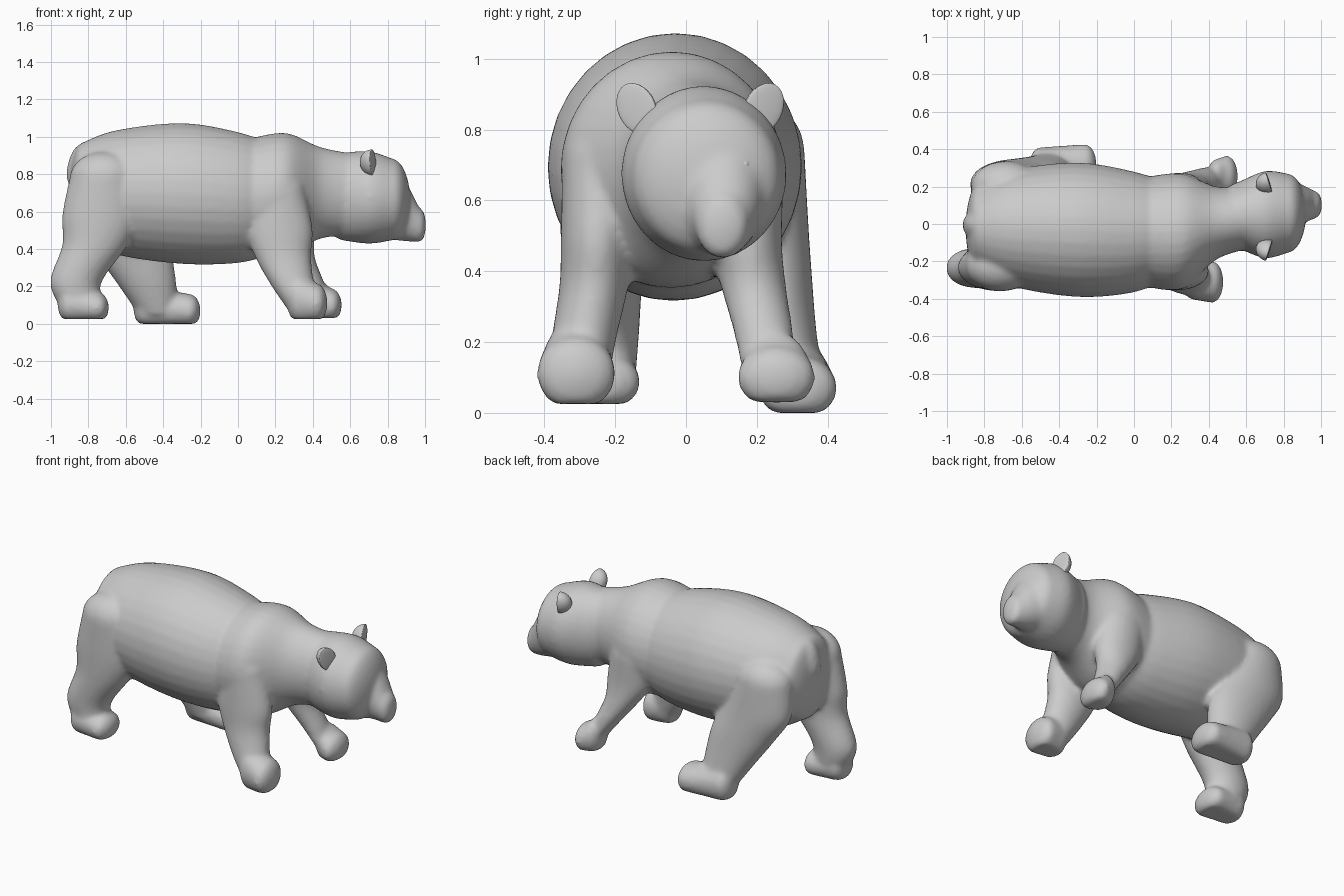
import bpy, math
from mathutils import Vector

if "Cube" in bpy.data.objects:
    bpy.data.objects.remove(bpy.data.objects["Cube"])

SIDES, STEPS, CAP = 32, 6, 6
merged = []


def spline(stations):
    # Catmull-Rom through the stations
    pts = [stations[0]] + list(stations) + [stations[-1]]
    out = []
    for i in range(1, len(pts) - 2):
        for s in range(STEPS):
            t = s / STEPS
            out.append([0.5 * (2 * b + (c - a) * t + (2 * a - 5 * b + 4 * c - d) * t * t
                               + (3 * b - a - 3 * c + d) * t ** 3)
                        for a, b, c, d in zip(*pts[i - 1:i + 3])])
    out.append(list(stations[-1]))
    return out


def dome(station, depth):
    # rings that round off an end
    p, u0, u1, v0, v1 = station
    rings = []
    for i in range(1, CAP + 1):
        t = math.pi / 2 * i / (CAP + 0.4)
        m, n = (1 - math.cos(t)) / 2, (1 + math.cos(t)) / 2
        rings.append((p + depth * math.sin(t), u0 * n + u1 * m, u1 * n + u0 * m,
                      v0 * n + v1 * m, v1 * n + v0 * m))
    return rings


def loft(name, axis, stations, start, end, floor=-1):
    # station = position on axis, then min/max of the two other directions
    rings = dome(stations[0], start)[::-1] + spline(stations) + dome(stations[-1], end)
    verts, faces = [], []
    for p, u0, u1, v0, v1 in rings:
        for k in range(SIDES):
            a = 2 * math.pi * k / SIDES
            u = (u0 + u1) / 2 + (u1 - u0) / 2 * math.cos(a)
            v = (v0 + v1) / 2 + (v1 - v0) / 2 * math.sin(a)
            x, y, z = (p, u, v) if axis == 'x' else (u, v, p)
            verts.append((x, y, max(z, floor)))
    for r in range(len(rings) - 1):
        for k in range(SIDES):
            a, b = r * SIDES + k, r * SIDES + (k + 1) % SIDES
            quad = (a, b, b + SIDES, a + SIDES)
            faces.append(quad[::-1] if axis == 'z' else quad)
    ends = [list(range(SIDES))[::-1], list(range(len(verts) - SIDES, len(verts)))]
    faces += [e[::-1] if axis == 'z' else e for e in ends]
    mesh = bpy.data.meshes.new(name)
    mesh.from_pydata(verts, [], faces)
    obj = bpy.data.objects.new(name, mesh)
    bpy.context.collection.objects.link(obj)
    merged.append(obj)


def blob(name, loc, size, rot=(0, 0, 0), cup=False):
    bpy.ops.mesh.primitive_uv_sphere_add(segments=24, ring_count=14, location=loc, rotation=rot)
    obj = bpy.context.object
    obj.name = name
    for v in obj.data.vertices:
        if cup and v.co.x > 0:
            v.co.x *= 0.1
        v.co = Vector(c * s for c, s in zip(v.co, size))
    bpy.ops.object.shade_smooth_by_angle(angle=math.radians(60))
    return obj


def leg(name, stations, top_half, foot_half):
    # station = z, x range, y centre; the width tapers evenly to the foot
    rows = []
    for i, (z, x0, x1, y) in enumerate(stations):
        h = top_half + (foot_half - top_half) * i / (len(stations) - 1)
        rows.append((z, x0, x1, y - h, y + h))
    loft(name, 'z', rows, 0.14, -0.03)


def paw(name, heel, toe, y, ground, height):
    # flattened underneath, highest at the instep
    half, a, b = 0.112, heel + 0.06, toe - 0.06
    loft(name, 'x', [(a, y - half * 0.85, y + half * 0.85, ground - 0.02, ground + height),
                     (b, y - half, y + half, ground - 0.02, ground + height * 0.8)],
         -0.06, 0.06, ground)


# Barrel of the body
loft("torso", 'x', [
    (-0.83, -0.25, 0.21, 0.46, 0.97), (-0.65, -0.335, 0.29, 0.37, 1.035),
    (-0.30, -0.39, 0.328, 0.32, 1.073), (0.00, -0.365, 0.28, 0.325, 1.025),
    (0.18, -0.29, 0.22, 0.37, 0.96)], -0.07, 0.15)

# Shoulders running into the neck
loft("shoulders_and_neck", 'x', [
    (0.08, -0.34, 0.255, 0.35, 0.995), (0.26, -0.345, 0.27, 0.365, 1.02),
    (0.44, -0.19, 0.20, 0.455, 0.945), (0.62, -0.13, 0.20, 0.47, 0.91)], -0.09, 0.08)

# Head and muzzle, turned slightly to one side
loft("head", 'x', [
    (0.56, -0.13, 0.225, 0.445, 0.915), (0.70, -0.183, 0.283, 0.428, 0.923),
    (0.82, -0.155, 0.27, 0.445, 0.885)], -0.10, 0.10)
loft("muzzle", 'x', [
    (0.82, -0.06, 0.24, 0.45, 0.83), (0.90, 0.0, 0.21, 0.44, 0.75),
    (0.97, 0.03, 0.175, 0.435, 0.62)], -0.03, 0.035)

# Stub tail
merged.append(blob("tail", (-0.87, -0.005, 0.85), (0.04, 0.06, 0.11), (0, 0.25, 0)))

# Legs in mid stride
leg("right_hind_leg", [
    (0.78, -0.90, -0.53, -0.22), (0.58, -0.94, -0.52, -0.23), (0.42, -0.94, -0.59, -0.235),
    (0.22, -1.005, -0.73, -0.235), (0.07, -0.94, -0.73, -0.235)], 0.14, 0.09)
leg("left_hind_leg", [
    (0.74, -0.87, -0.50, 0.20), (0.55, -0.87, -0.42, 0.22), (0.40, -0.78, -0.36, 0.24),
    (0.22, -0.65, -0.33, 0.265), (0.06, -0.54, -0.32, 0.30)], 0.135, 0.095)
leg("right_front_leg", [
    (0.70, 0.07, 0.36, -0.24), (0.50, 0.05, 0.40, -0.25), (0.36, 0.09, 0.39, -0.26),
    (0.20, 0.18, 0.41, -0.29), (0.07, 0.27, 0.44, -0.305)], 0.11, 0.085)
leg("left_front_leg", [
    (0.64, 0.09, 0.39, 0.165), (0.48, 0.12, 0.41, 0.17), (0.36, 0.20, 0.41, 0.19),
    (0.22, 0.31, 0.46, 0.22), (0.08, 0.42, 0.50, 0.24)], 0.11, 0.075)

# Paws
paw("right_hind_paw", -0.965, -0.69, -0.24, 0.025, 0.18)
paw("left_hind_paw", -0.56, -0.20, 0.315, 0.0, 0.2)
paw("right_front_paw", 0.26, 0.478, -0.31, 0.025, 0.24)
paw("left_front_paw", 0.39, 0.555, 0.255, 0.03, 0.2)

# Fuse the parts into one soft hide
bpy.ops.object.select_all(action='DESELECT')
for obj in merged:
    obj.select_set(True)
bpy.context.view_layer.objects.active = merged[0]
bpy.ops.object.join()
hide = bpy.context.view_layer.objects.active
hide.name = "body_and_legs"
remesh = hide.modifiers.new("fuse", 'REMESH')
remesh.mode, remesh.voxel_size, remesh.use_smooth_shade = 'VOXEL', 0.014, True
soften = hide.modifiers.new("soften", 'SMOOTH')
soften.factor, soften.iterations = 0.5, 8

# Eyes and ears
for side, y in (("right", -0.01), ("left", 0.165)):
    blob(side + "_eye", (0.895, y, 0.70), (0.016, 0.016, 0.016))
    sign = 1 if y > 0 else -1
    blob(side + "_ear", (0.72, 0.04 + sign * 0.18, 0.86), (0.07, 0.055, 0.075),
         (-0.45 * sign, 0, 0.3 * sign), True)
